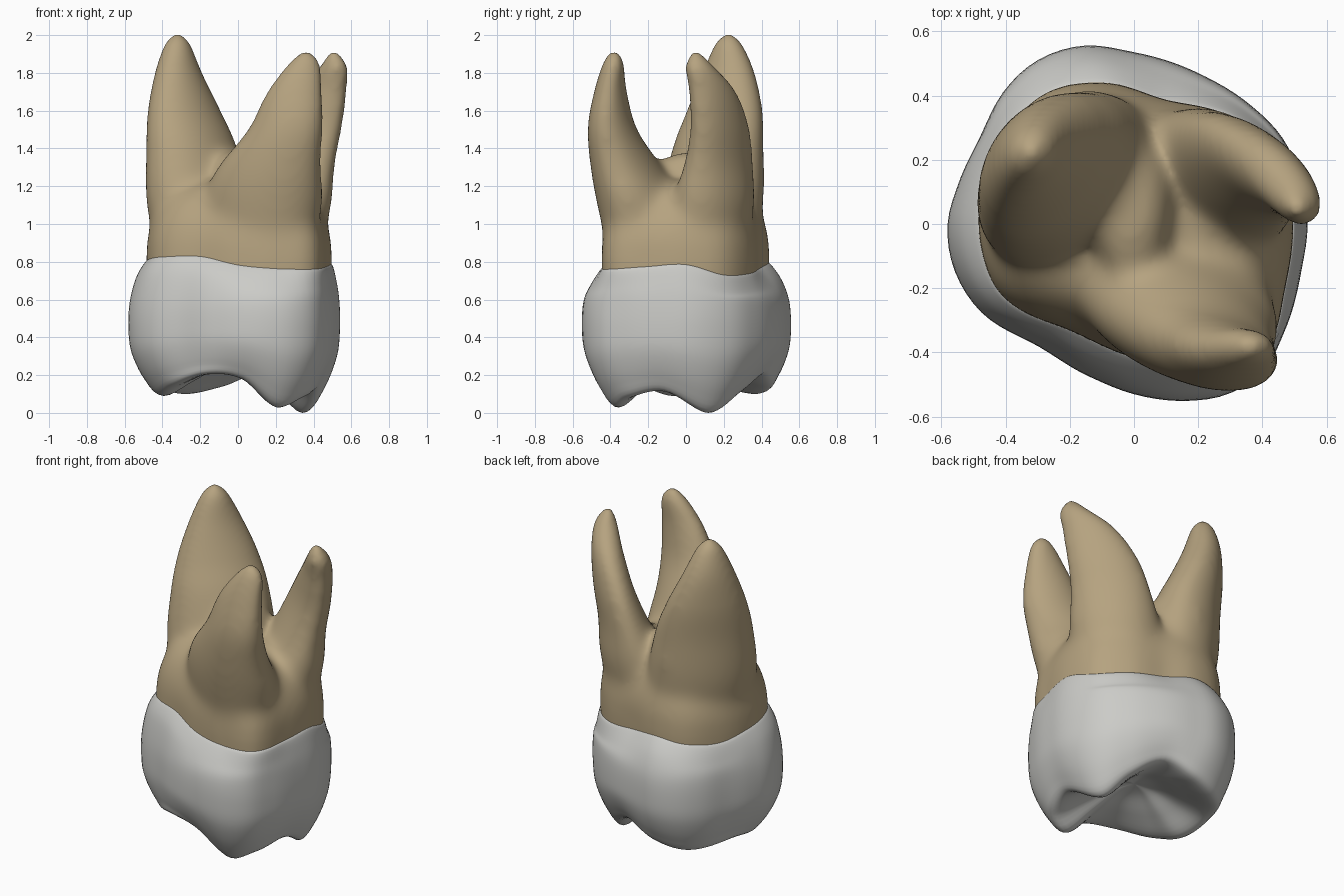
import bpy, bmesh, math
from mathutils import Vector

if "Cube" in bpy.data.objects:
    bpy.data.objects.remove(bpy.data.objects["Cube"])

N = 96  # points round each cross-section


def material(name, col):
    m = bpy.data.materials.new(name)
    m.diffuse_color = (*col, 1)
    m.use_nodes = True
    m.node_tree.nodes["Principled BSDF"].inputs["Base Color"].default_value = m.diffuse_color
    return m


def ring(pts):
    """Smooth closed outline through a few (x, y, z) points, sampled by angle."""
    p = sorted((math.atan2(y, x), math.hypot(x, y), z) for x, y, z in pts)
    k, tau = len(p), 2 * math.pi

    def at(i):
        a, r, z = p[i % k]
        return a + tau * (i // k), Vector((r, z))

    out = []
    for j in range(N):
        t = p[0][0] + 1e-6 + (tau * j / N - p[0][0]) % tau
        i = max(i for i in range(k) if p[i][0] <= t)
        (a0, v0), (a1, v1), (a2, v2), (a3, v3) = (at(i + d) for d in (-1, 0, 1, 2))
        h = a2 - a1
        s = (t - a1) / h
        m1, m2 = (v2 - v0) / (a2 - a0) * h, (v3 - v1) / (a3 - a1) * h
        v = (v1 * (2*s**3 - 3*s*s + 1) + m1 * (s**3 - 2*s*s + s)
             + v2 * (3*s*s - 2*s**3) + m2 * (s**3 - s*s))
        ang = tau * j / N
        out.append(Vector((v[0] * math.cos(ang), v[0] * math.sin(ang), v[1])))
    return out


def ellipse(x, y, z, a, b, deg):
    c, s = math.cos(math.radians(deg)), math.sin(math.radians(deg))
    pts = []
    for j in range(N):
        u, v = a * math.cos(2*math.pi*j/N), b * math.sin(2*math.pi*j/N)
        pts.append(Vector((x + u*c - v*s, y + u*s + v*c, z)))
    return pts


def scaled(r, f, z=None):
    return [Vector((p.x * f, p.y * f, p.z if z is None else z)) for p in r]


def blend(r, q, f, z):
    """Plan position between two outlines; z is a number or a rule on the first."""
    return [Vector((*a.lerp(b, f).xy, z(a) if callable(z) else z)) for a, b in zip(r, q)]


def loft(bm, rings, sub=5):
    """Skin the rings with a smooth spline along their length and cap the ends."""
    rows, last = [], len(rings) - 1
    for i in range(last):
        q = [rings[max(0, min(last, i + d))] for d in (-1, 0, 1, 2)]
        for s in range(sub):
            t = s / sub
            rows.append([0.5 * (2*b + (c - a)*t + (2*a - 5*b + 4*c - d)*t*t
                                + (3*b - a - 3*c + d)*t**3) for a, b, c, d in zip(*q)])
    rows.append(rings[-1])
    vs = [[bm.verts.new(p) for p in r] for r in rows]
    fs = []
    for r0, r1 in zip(vs, vs[1:]):
        for j in range(N):
            k = (j + 1) % N
            fs.append(bm.faces.new((r0[j], r0[k], r1[k], r1[j])))
    fs += [bm.faces.new(vs[0][::-1]), bm.faces.new(vs[-1])]
    bmesh.ops.recalc_face_normals(bm, faces=fs)


def finish(bm, name, mat):
    me = bpy.data.meshes.new(name)
    bm.to_mesh(me)
    bm.free()
    ob = bpy.data.objects.new(name, me)
    bpy.context.collection.objects.link(ob)
    me.materials.append(mat)
    bpy.context.view_layer.objects.active = ob
    ob.select_set(True)
    return ob


enamel = material("enamel grey white", (0.6, 0.6, 0.575))
dentine = material("root tan", (0.465, 0.365, 0.215))

# outlines: neck (wavy gum line), belly (widest), rim (cusp tips and valleys)
neck = ring([(-.48, .1, .79), (-.475, -.1, .81), (-.42, -.22, .82), (-.2, -.335, .825),
             (0, -.42, .78), (.2, -.45, .76), (.4, -.41, .755), (.475, -.2, .77),
             (.5, 0, .78), (.46, .2, .725), (.32, .33, .73), (.1, .39, .76),
             (-.1, .445, .79), (-.28, .41, .77), (-.42, .26, .76)])
belly = ring([(x, y, .45) for x, y in (
    (-.58, 0), (-.545, .13), (-.48, .27), (-.4, .42), (-.3, .51), (-.16, .555), (0, .535),
    (.2, .47), (.35, .38), (.46, .27), (.525, .12), (.54, 0), (.52, -.15), (.47, -.33),
    (.4, -.46), (.29, -.53), (.18, -.55), (0, -.53), (-.14, -.475), (-.3, -.38),
    (-.48, -.27), (-.56, -.14))])
rim = ring([(.34, .12, 0), (.39, -.12, .115), (.33, -.3, .08), (.2, -.36, .03), (.02, -.41, .18),
            (-.17, -.38, .205), (-.34, -.23, .14), (-.39, -.07, .09), (-.42, .14, .13),
            (-.27, .37, .1), (-.08, .43, .14), (.1, .39, .2), (.25, .28, .11)])

# crown: neck, bulging sides, cusps, then down into the central hollow
bm = bmesh.new()
loft(bm, [scaled(neck, .95), neck,
          [Vector((*a.lerp(b, .55).xy, a.z - .085)) for a, b in zip(neck, belly)],
          blend(neck, belly, .92, .59), belly,
          blend(rim, belly, .9, lambda p: p.z + .62 * (.45 - p.z)),
          blend(rim, belly, .5, lambda p: p.z + .22 * (.45 - p.z)), rim,
          [Vector((p.x * .62, p.y * .62, p.z * .5 + .12)) for p in rim],
          [Vector((p.x * .28, p.y * .28, p.z * .15 + .225)) for p in rim],
          scaled(rim, .02, .265)])
finish(bm, "crown", enamel)

# roots: common trunk, a saddle, and three tapering roots, fused into one skin
bm = bmesh.new()
loft(bm, [scaled(neck, .94, .55), scaled(neck, .985, .7), scaled(neck, .99, .85),
          scaled(neck, .97, .96), scaled(neck, .87, 1.08), scaled(neck, .7, 1.17),
          scaled(neck, .4, 1.23)])
loft(bm, [ellipse(-.01, .05, z, .15 * f, .27 * f, 0)
          for z, f in ((.8, 1.1), (1.1, 1), (1.25, .88), (1.34, .7), (1.38, .35))])
back_left_root = [
    (-.21, .135, 1.1, .315, .23, 45), (-.245, .17, 1.4, .285, .195, 45),
    (-.285, .205, 1.6, .23, .155, 48), (-.315, .225, 1.8, .15, .11, 55),
    (-.32, .225, 1.95, .075, .065, 60), (-.32, .225, 2.008, .015, .015, 60)]
front_right_root = [
    (.13, -.24, 1.1, .33, .215, -20), (.165, -.315, 1.3, .29, .175, -20),
    (.25, -.39, 1.5, .205, .125, -16), (.3, -.4, 1.7, .145, .085, -8),
    (.35, -.385, 1.85, .082, .055, 0), (.36, -.38, 1.913, .02, .02, 0)]
back_right_root = [
    (.265, .145, 1.1, .26, .185, 140), (.31, .17, 1.3, .24, .14, 140),
    (.375, .18, 1.5, .21, .11, 140), (.45, .14, 1.7, .15, .088, 135),
    (.505, .075, 1.83, .085, .065, 130), (.505, .05, 1.913, .02, .02, 130)]
for sections in (back_left_root, front_right_root, back_right_root):
    rings = [ellipse(*s) for s in sections]
    loft(bm, [scaled(rings[0], .85, .8)] + rings)
roots = finish(bm, "roots", dentine)
mod = roots.modifiers.new("fuse", 'REMESH')
mod.mode, mod.voxel_size = 'VOXEL', 0.016
bpy.ops.object.modifier_apply(modifier="fuse")

# light smoothing everywhere, strong smoothing where the roots meet the trunk
group = roots.vertex_groups.new(name="junction")
for v in roots.data.vertices:
    w = max(0, min(1, (v.co.z - .82) / .12, (1.62 - v.co.z) / .25))
    group.add([v.index], w, 'REPLACE')
for name, steps in (("soften", 12), ("fillet", 70)):
    mod = roots.modifiers.new(name, 'SMOOTH')
    mod.factor, mod.iterations = 0.5, steps
    if name == "fillet":
        mod.vertex_group = "junction"
    bpy.ops.object.modifier_apply(modifier=name)

bpy.ops.object.shade_smooth_by_angle(angle=math.radians(60))
